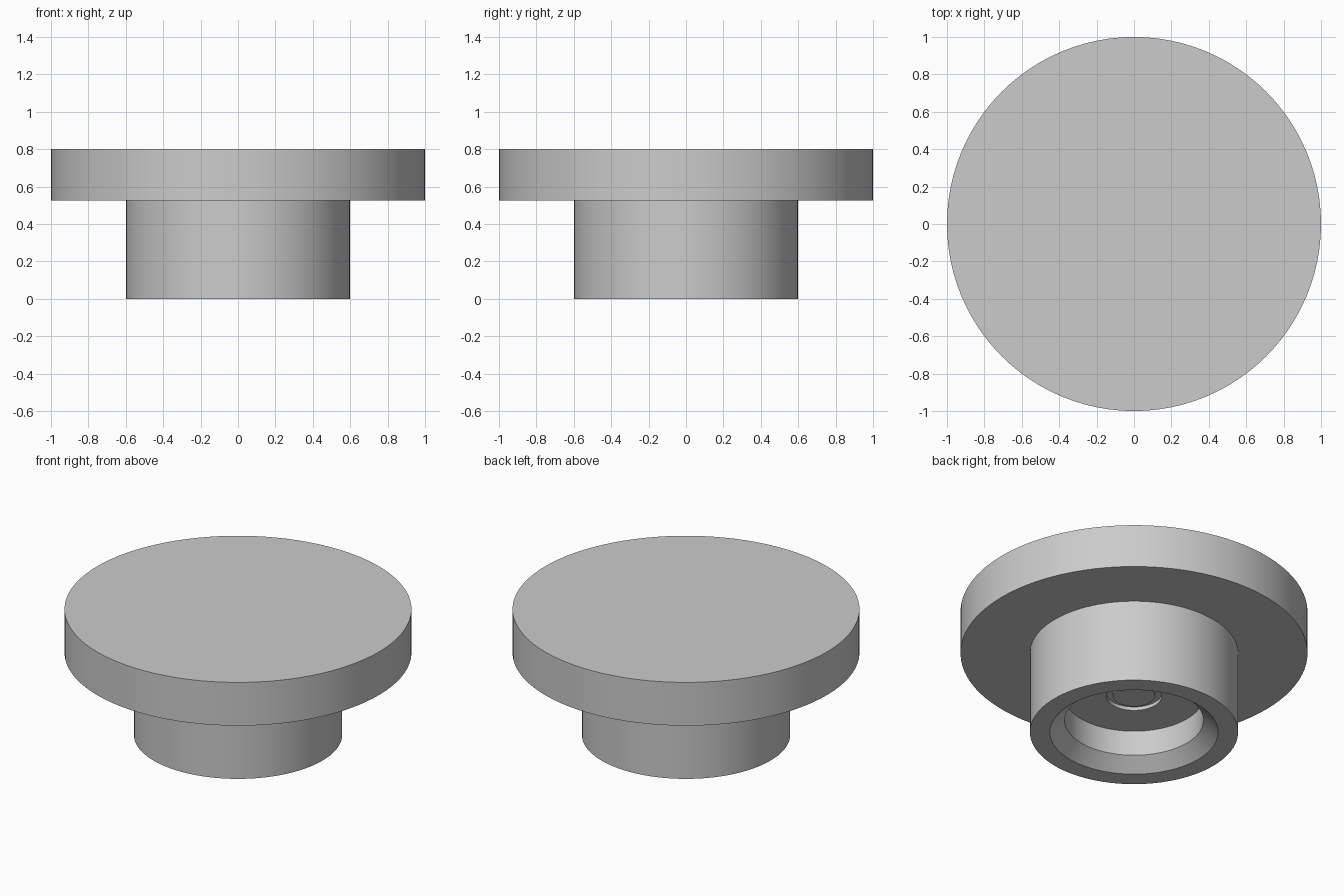
import bpy, bmesh
from math import cos, sin, tau, radians

cube = bpy.data.objects.get("Cube")
if cube:
    bpy.data.objects.remove(cube, do_unlink=True)

# Single plain grey
grey = bpy.data.materials.new("plain grey")
grey.use_nodes = True
colour = (0.6, 0.6, 0.6, 1)
grey.diffuse_color = colour
grey.node_tree.nodes["Principled BSDF"].inputs["Base Color"].default_value = colour


def lathe(name, profile, segments=96):
    """Revolve (radius, height) points about z; radius 0 makes a pole."""
    bm = bmesh.new()
    rings = []
    for r, z in profile:
        count = segments if r else 1
        rings.append([bm.verts.new((r * cos(tau * i / segments),
                                    r * sin(tau * i / segments), z))
                      for i in range(count)])
    for a, b in zip(rings, rings[1:]):
        for i in range(segments):
            j = (i + 1) % segments
            corners = [a[i % len(a)], a[j % len(a)], b[j % len(b)], b[i % len(b)]]
            bm.faces.new(list(dict.fromkeys(corners)))
    bmesh.ops.recalc_face_normals(bm, faces=bm.faces)
    mesh = bpy.data.meshes.new(name)
    bm.to_mesh(mesh)
    bm.free()
    mesh.materials.append(grey)
    obj = bpy.data.objects.new(name, mesh)
    bpy.context.collection.objects.link(obj)
    bpy.ops.object.select_all(action='DESELECT')
    obj.select_set(True)
    bpy.context.view_layer.objects.active = obj
    bpy.ops.object.shade_smooth_by_angle(angle=radians(30))
    return obj


# Wide cap on a hollow stem: outside first, then the chamfered socket
lathe("cap_and_stem", [
    (0, 0.8), (1, 0.8), (1, 0.525),          # cap
    (0.6, 0.525), (0.6, 0),                  # stem
    (0.485, 0), (0.4, 0.077), (0.4, 0.237),  # chamfer and socket wall
    (0.16, 0.237), (0.16, 0.26),             # shallow centre recess
    (0.12, 0.26), (0.12, 0.24), (0, 0.24),   # centre stud
])
